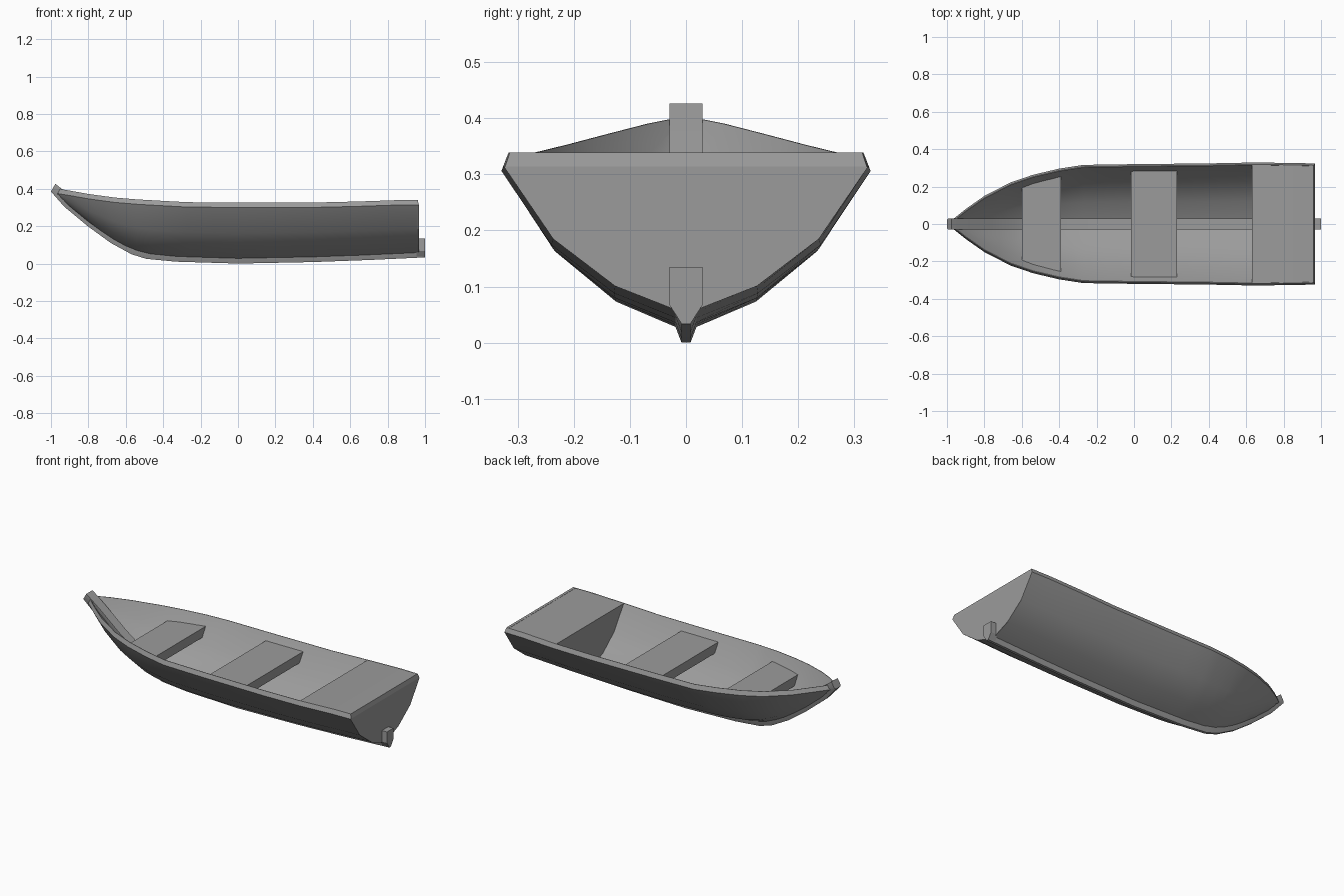
import bpy, bmesh, math
from mathutils import Vector

if "Cube" in bpy.data.objects:
    bpy.data.objects.remove(bpy.data.objects["Cube"])

# Hull lines: x, half width, sheer height
LINES = [(-.975, .02, .402), (-.9, .08, .39), (-.8, .15, .372), (-.66, .222, .353),
         (-.54, .263, .343), (-.4, .296, .335), (-.27, .316, .328), (0, .32, .326),
         (.4, .324, .326), (.65, .329, .332), (.85, .326, .339), (.961, .324, .339)]
# Underside of the keel: x, z
KEEL = [(-1, .385), (-.93, .305), (-.8, .197), (-.68, .11), (-.57, .05), (-.49, .025),
        (-.33, .01), (0, 0), (.4, .008), (.7, .019), (1, .033)]
# Half section: share of width, share of height
SHAPE = [(0, 0), (.39, .19), (.73, .51), (1, 1)]

# Dark grey paint
paint = bpy.data.materials.new("dark_grey")
paint.diffuse_color = (.33, .33, .33, 1)
paint.use_nodes = True
paint.node_tree.nodes["Principled BSDF"].inputs["Base Color"].default_value = paint.diffuse_color


def interp(table, x, col=1):
    for a, b in zip(table, table[1:]):
        if x <= b[0]:
            break
    t = (x - a[0]) / (b[0] - a[0])
    return a[col] + (b[col] - a[col]) * t


def outer(x):
    w, s = interp(LINES, x), interp(LINES, x, 2)
    k = min(interp(KEEL, x) + .02, s - .024)
    pts = [(w * u, k + (s - .026 - k) * v) for u, v in SHAPE]
    return pts + [(max(w - .01, .008), s)]


def inner(x):
    w, s = interp(LINES, x) - .018, interp(LINES, x, 2)
    k = min(interp(KEEL, x) + .042, s - .004)
    pts = [(w * u, k + (s - k) * v) for u, v in SHAPE]
    return pts[:-1] + [(w + .005, s)]


def full(half):
    return [(-y, z) for y, z in reversed(half[1:])] + half


def half_width(x, z):
    return interp([(q, p) for p, q in inner(x)], z) + .004


def loft(name, rings, smooth=None):
    bm = bmesh.new()
    loops = [[bm.verts.new(p) for p in r] for r in rings]
    n = len(loops[0])
    for a, b in zip(loops, loops[1:]):
        for i in range(n):
            j = (i + 1) % n
            bm.faces.new((a[i], a[j], b[j], b[i]))
    bm.faces.new(loops[0])
    bm.faces.new(loops[-1])
    bmesh.ops.recalc_face_normals(bm, faces=bm.faces)
    me = bpy.data.meshes.new(name)
    bm.to_mesh(me)
    bm.free()
    me.materials.append(paint)
    ob = bpy.data.objects.new(name, me)
    bpy.context.collection.objects.link(ob)
    if smooth:
        bpy.ops.object.select_all(action='DESELECT')
        ob.select_set(True)
        bpy.context.view_layer.objects.active = ob
        bpy.ops.object.shade_smooth_by_angle(angle=math.radians(smooth))


def station(x, yz):
    return [(x, y, z) for y, z in yz]


# Hull shell with tapered gunwale
xs = [l[0] for l in LINES] + [-.72, -.6, -.47, -.33, -.13, .2]
loft("hull", [station(x, full(outer(x)) + full(inner(x))[::-1]) for x in sorted(xs)], 35)

# Transom closing the stern, with a bevelled top edge
end = outer(.961)
bevel = end[:-1] + [(end[-2][0] - .002, end[-2][1] + .001)]
loft("transom", [station(.945, full(end)), station(.961, full(end)), station(.967, full(bevel))])

# Keel and stem, one tapered bar swept along the bottom line
path = [Vector((x, 0, z)) for x, z in KEEL]
bar = [(.008, 0), (.029, .055), (.029, .068), (-.029, .068), (-.029, .055), (-.008, 0)]
head = [(.022, 0), (.029, .012), (.029, .047), (-.029, .047), (-.029, .012), (-.022, 0)]
rings = []
for i, p in enumerate(path):
    d = (path[min(i + 1, len(path) - 1)] - path[max(i - 1, 0)]).normalized()
    up = Vector((-d.z, 0, d.x)).normalized()
    up = Vector((.5, 0, .87)) if i == 0 else up
    up = Vector((0, 0, 1)) if i == len(path) - 1 else up
    if up.x < 0:
        up.x = -up.x if i < 6 else up.x
    rings.append([p + up * h + Vector((0, y, 0)) for y, h in (bar if i else head)])
loft("keel_and_stem", rings, 25)

# Stern post behind the transom
post = [(.03, .134), (.03, .068), (.008, .034), (-.008, .034), (-.03, .068), (-.03, .134)]
loft("stern_post", [station(x, post) for x in (.955, 1)])


# Thwart seats fitted to the inside of the hull
def thwart(name, x0, x1, top, thick=.055, steps=4):
    rings = []
    for i in range(steps + 1):
        x = x0 + (x1 - x0) * i / steps
        a, b = half_width(x, top), half_width(x, top - thick)
        rings.append(station(x, [(-a, top), (a, top), (b, top - thick), (-b, top - thick)]))
    loft(name, rings)


thwart("bow_seat", -.6, -.39, .282)
thwart("middle_seat", -.015, .23, .286)

# Stern seat, boxed in down to the floor and flush with the gunwale
loft("stern_seat", [station(x, [(y * 1.008, z - .001) for y, z in full(inner(x))])
                    for x in (.63, .75, .85, .95)])
